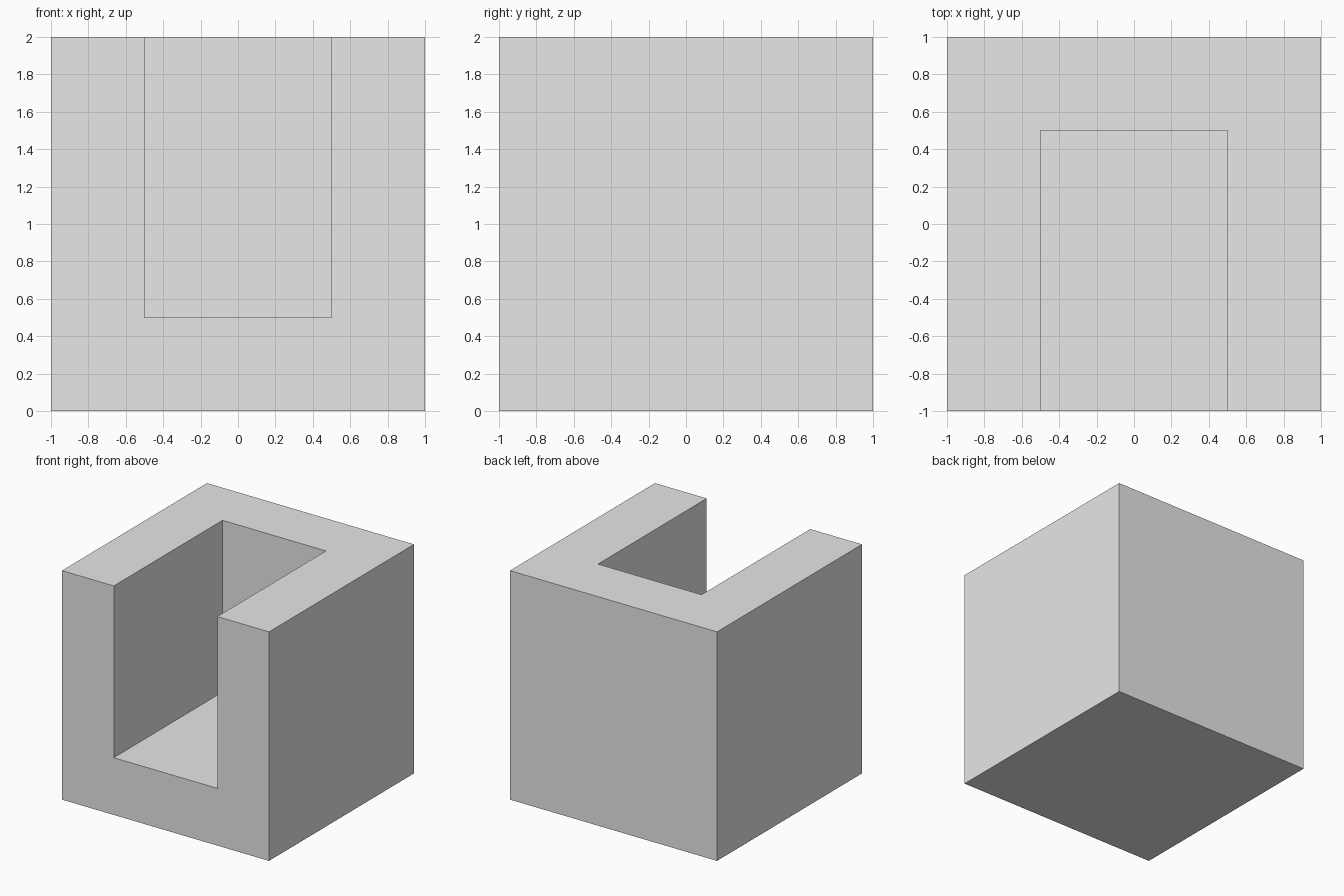
import bpy

# Remove the default object
old = bpy.data.objects.get("Cube")
if old:
    bpy.data.objects.remove(old, do_unlink=True)

# Single plain grey material
GREY = (0.8, 0.8, 0.8, 1.0)
grey = bpy.data.materials.new("light_grey")
grey.use_nodes = True
grey.diffuse_color = GREY
for node in grey.node_tree.nodes:
    if node.type == "BSDF_PRINCIPLED":
        node.inputs["Base Color"].default_value = GREY


def box(name, low, high):
    """Axis-aligned box between two corners."""
    centre = [(a + b) / 2 for a, b in zip(low, high)]
    bpy.ops.mesh.primitive_cube_add(size=1, location=centre)
    obj = bpy.context.object
    obj.name = obj.data.name = name
    obj.scale = [b - a for a, b in zip(low, high)]
    bpy.ops.object.transform_apply(location=True, rotation=False, scale=True)
    obj.data.materials.append(grey)
    return obj


# Solid block, and a channel open to the front and the top
block = box("notched_block", (-1, -1, 0), (1, 1, 2))
channel = box("channel_cutter", (-0.5, -1.5, 0.5), (0.5, 0.5, 2.5))

cut = block.modifiers.new("channel", "BOOLEAN")
cut.operation = "DIFFERENCE"
cut.solver = "EXACT"
cut.object = channel

# Apply the cut and discard the cutter
bpy.ops.object.select_all(action="DESELECT")
bpy.context.view_layer.objects.active = block
block.select_set(True)
bpy.ops.object.modifier_apply(modifier=cut.name)
bpy.data.objects.remove(channel, do_unlink=True)
bpy.ops.object.shade_flat()
